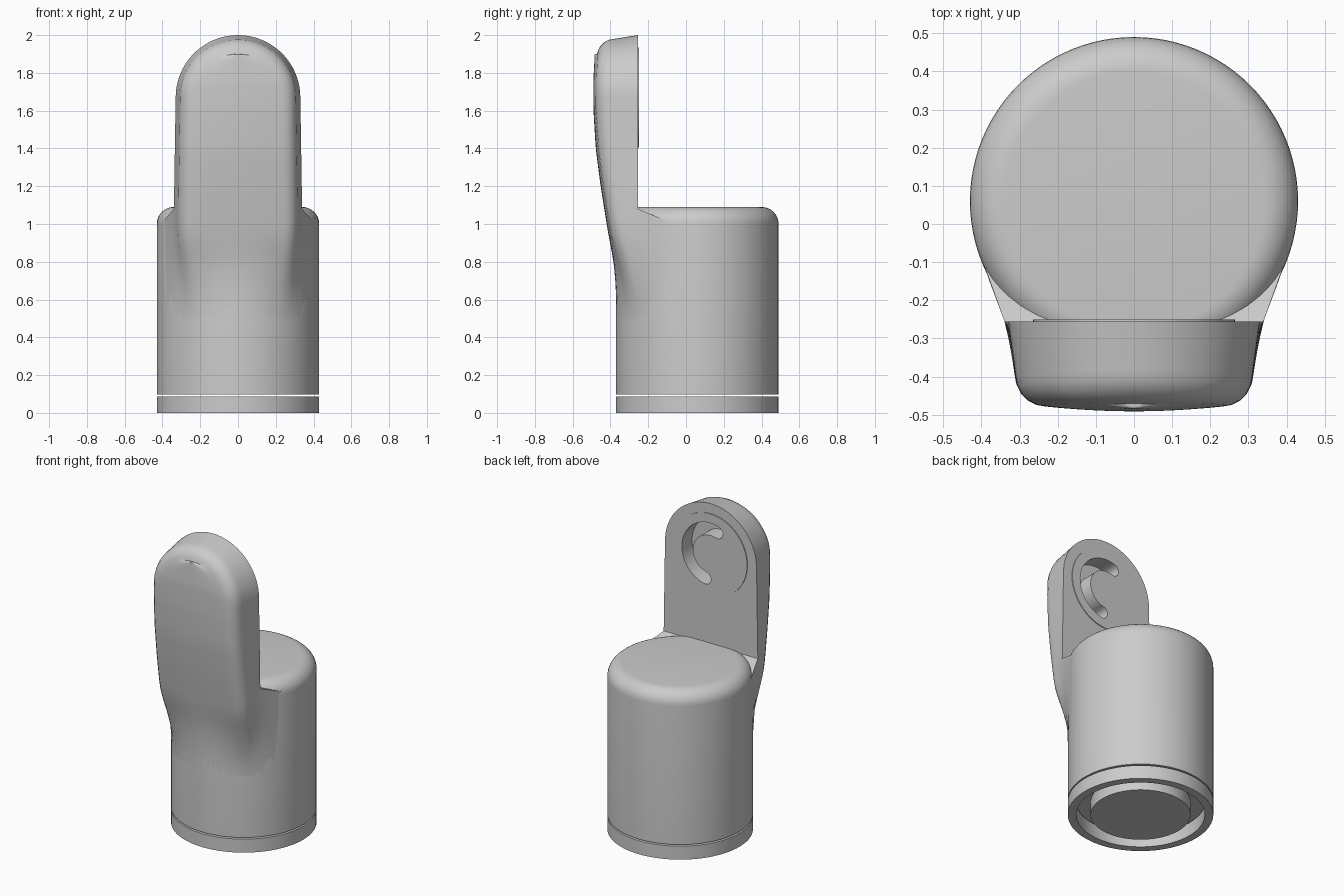
import bpy, bmesh, math
from mathutils import Vector

if "Cube" in bpy.data.objects:
    bpy.data.objects.remove(bpy.data.objects["Cube"])

grey = bpy.data.materials.new("plain grey")
grey.use_nodes = True
grey.diffuse_color = (0.6, 0.6, 0.6, 1)
grey.node_tree.nodes["Principled BSDF"].inputs["Base Color"].default_value = (0.6, 0.6, 0.6, 1)

CY, R = 0.06, 0.43             # body axis and radius
BACK, ARCH = -0.255, 1.67      # handle back plane and arch centre height
FRONT = [(0.5, -0.37), (0.6, -0.373), (0.8, -0.392), (1.0, -0.42), (1.2, -0.452),
         (1.4, -0.478), (1.6, -0.49), (1.75, -0.491), (1.9, -0.483), (2.0, -0.47)]


def finish(name, bm, angle=35):
    bmesh.ops.recalc_face_normals(bm, faces=bm.faces)
    mesh = bpy.data.meshes.new(name)
    bm.to_mesh(mesh)
    bm.free()
    mesh.materials.append(grey)
    ob = bpy.data.objects.new(name, mesh)
    bpy.context.collection.objects.link(ob)
    shade(ob, angle)
    return ob


def shade(ob, angle=35):
    bpy.ops.object.select_all(action='DESELECT')
    ob.select_set(True)
    bpy.context.view_layer.objects.active = ob
    bpy.ops.object.shade_smooth_by_angle(angle=math.radians(angle))


def turned(name, profile, closed=False, steps=96):
    """Revolve an (r, z) profile about the body axis."""
    bm = bmesh.new()
    vs = [bm.verts.new((r, CY, z)) for r, z in profile]
    es = [bm.edges.new(p) for p in zip(vs, vs[1:])]
    if closed:
        es.append(bm.edges.new((vs[-1], vs[0])))
    bmesh.ops.spin(bm, geom=vs + es, cent=(0, CY, 0), axis=(0, 0, 1),
                   angle=math.tau, steps=steps)
    bmesh.ops.remove_doubles(bm, verts=bm.verts, dist=1e-4)
    return finish(name, bm)


def prism(name, outline, y0, y1):
    """Extrude an (x, z) outline along y."""
    bm = bmesh.new()
    f = bm.faces.new([bm.verts.new((x, y0, z)) for x, z in outline])
    new = bmesh.ops.extrude_face_region(bm, geom=[f])["geom"]
    bmesh.ops.translate(bm, vec=(0, y1 - y0, 0),
                        verts=[v for v in new if isinstance(v, bmesh.types.BMVert)])
    return finish(name, bm)


def arc(cx, cz, r, a0, a1, n):
    return [(cx + r * math.cos(math.radians(a0 + (a1 - a0) * i / n)),
             cz + r * math.sin(math.radians(a0 + (a1 - a0) * i / n))) for i in range(n + 1)]


def front_y(z):
    for (z0, y0), (z1, y1) in zip(FRONT, FRONT[1:]):
        if z <= z1:
            return y0 + (y1 - y0) * max(0, (z - z0) / (z1 - z0))
    return FRONT[-1][1]


# Body with a rounded top edge, and the base parts below a thin gap
turned("body", [(0, 0.098), (R, 0.098)] + arc(R - 0.09, 1.0, 0.09, 0, 90, 8) + [(0, 1.09)])
turned("base_ring", [(0.38, 0), (R, 0), (R, 0.088), (0.38, 0.088)], closed=True)
turned("base_plug", [(0, 0), (0.295, 0), (0.295, 0.088), (0, 0.088)])

# Handle: outline of (x, z, normal) running up one side, over the arch and down
sides = [0.5 + 0.05 * i for i in range(11)] + [1.08] + [1.1 + 0.057 * i for i in range(10)]
outline = [(0.33 + 0.016 * (ARCH - max(z, 1.05)), z, 1, 0) for z in sides]
arch = [(0.33 * c, ARCH + 0.33 * s, c, s) for c, s in arc(0, 0, 1, 0, 180, 40)]
outline = outline + arch + [(-x, z, -nx, nz) for x, z, nx, nz in reversed(outline)]

# Rings across the handle: inset from the outline and distance behind the front
FILLET = 0.08
rings = [(0.02 + FILLET * (1 - math.cos(math.radians(a))), FILLET * (1 - math.sin(math.radians(a))))
         for a in range(0, 91, 18)]
shares = [1 - i / 6 for i in range(1, 7)]


def section(x, z, nx, nz):
    """Points from the back edge to the middle of the front at one outline place."""
    side = 1 if nx > 0 else -1
    low = z < 1.04
    # Flare to the body at the back edge
    flare = [(0.41, -0.06), (0.375, -0.16), (0.345, -0.235)]
    pts = [Vector((side * a, b, z)) if low else Vector((x, BACK, z)) for a, b in flare]
    for inset, depth in rings:
        px, pz = x - nx * inset, z - nz * inset
        pts.append(Vector((px, front_y(pz) + 0.012 + depth, pz)))
    edge = pts[-1]
    for f in shares:
        pts.append(Vector((edge.x * f, edge.y - 0.012 * (1 - f * f), edge.z)))
    # Melt into the round body lower down
    t = min(1, max(0, (z - 0.5) / 0.5))
    t = t * t * (3 - 2 * t)
    for i, p in enumerate(pts):
        if low:
            d = Vector((p.x, p.y - CY, 0)).normalized() * R
            pts[i] = Vector((d.x, CY + d.y, z)).lerp(p, t)
    return pts


bm = bmesh.new()
grid = [[bm.verts.new(p) for p in section(*o)] for o in outline]
for a, b in zip(grid, grid[1:]):
    for k in range(len(a) - 1):
        bm.faces.new((a[k], a[k + 1], b[k + 1], b[k]))
n = len(grid)
for i in range(n // 2):        # close the back
    quad = [grid[i][0], grid[i + 1][0], grid[n - 2 - i][0], grid[n - 1 - i][0]]
    quad = list(dict.fromkeys(quad))
    if len(quad) > 2:
        bm.faces.new(quad)
bm.faces.new(grid[0] + grid[-1][::-1])
bmesh.ops.remove_doubles(bm, verts=bm.verts, dist=1e-4)
bmesh.ops.dissolve_degenerate(bm, edges=bm.edges, dist=1e-5)
handle = finish("handle", bm)

# Thin round pad on the back of the handle
pad = prism("back_pad", arc(0, ARCH, 0.265, 0, 354, 59), BACK - 0.003, BACK + 0.005)

# Curved slot cut through the pad into the handle
A0, A1, RM, H = -78, 108, 0.165, 0.04
e0, e1 = arc(0, ARCH, RM, A0, A1, 1)
slot = (arc(0, ARCH, RM + H, A0, A1, 28) + arc(*e1, H, A1, A1 + 180, 8)[1:-1]
        + arc(0, ARCH, RM - H, A1, A0, 28) + arc(*e0, H, A0 + 180, A0 + 360, 8)[1:-1])
cutter = prism("slot_cutter", slot, BACK - 0.1, BACK + 0.05)
cutter.hide_render = True
for ob in (handle, pad):
    mod = ob.modifiers.new("slot", 'BOOLEAN')
    mod.operation, mod.object, mod.solver = 'DIFFERENCE', cutter, 'EXACT'
    bpy.context.view_layer.objects.active = ob
    bpy.ops.object.modifier_apply(modifier=mod.name)
    shade(ob)
bpy.data.objects.remove(cutter)
